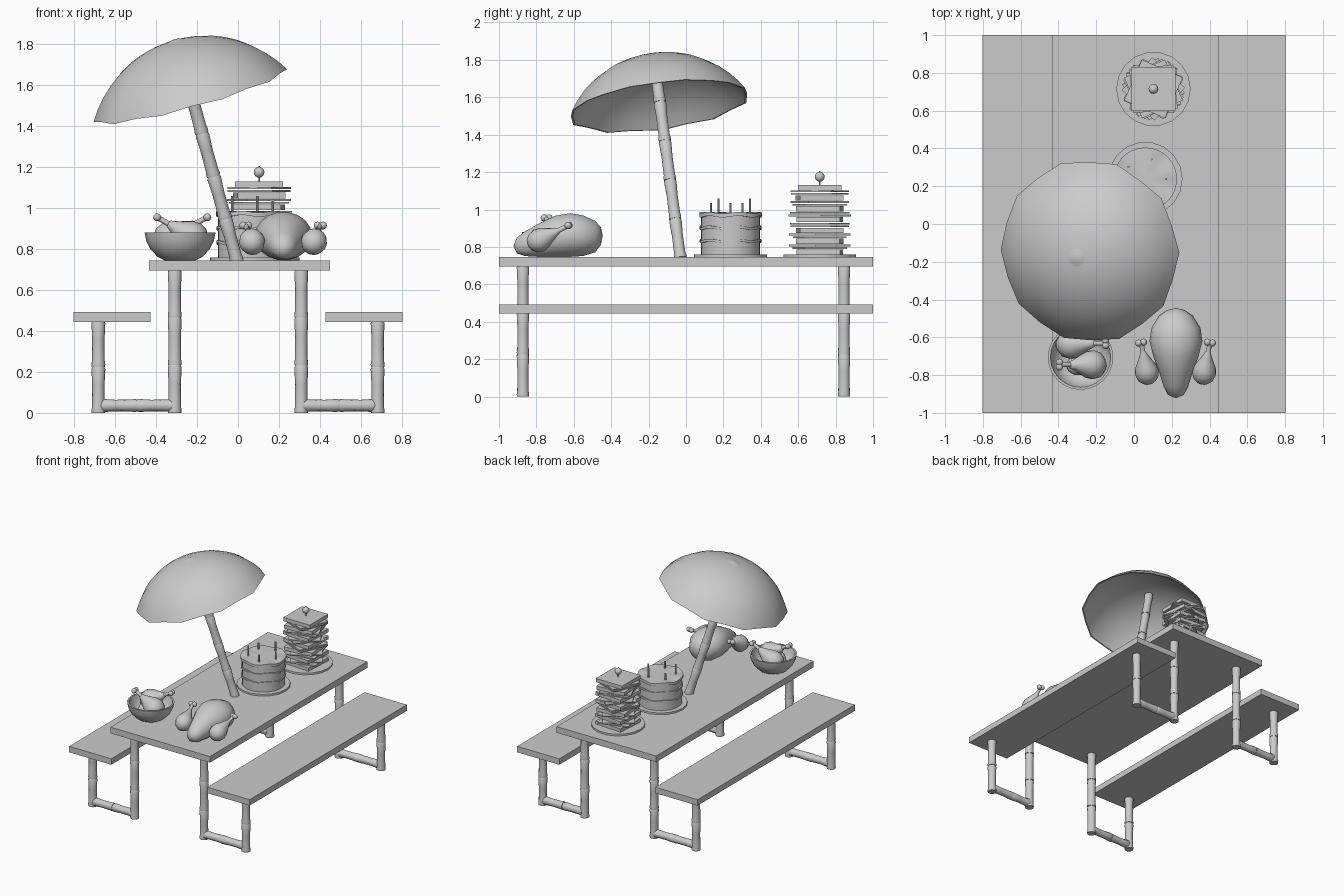
import bpy, bmesh, math, random
from mathutils import Vector, Matrix

random.seed(4)
cube = bpy.data.objects.get("Cube")
if cube:
    bpy.data.objects.remove(cube)

grey = bpy.data.materials.new("plain grey")
grey.use_nodes = True
GREY = (0.6, 0.6, 0.6, 1)
grey.diffuse_color = GREY
grey.node_tree.nodes["Principled BSDF"].inputs["Base Color"].default_value = GREY
UP = Vector((0, 0, 1))


def finish(name, bm, smooth=40):
    bmesh.ops.remove_doubles(bm, verts=bm.verts, dist=0.0001)
    bmesh.ops.recalc_face_normals(bm, faces=bm.faces)
    mesh = bpy.data.meshes.new(name)
    bm.to_mesh(mesh)
    bm.free()
    mesh.materials.append(grey)
    ob = bpy.data.objects.new(name, mesh)
    bpy.context.collection.objects.link(ob)
    if smooth:
        bpy.ops.object.select_all(action='DESELECT')
        ob.select_set(True)
        bpy.context.view_layer.objects.active = ob
        bpy.ops.object.shade_smooth_by_angle(angle=math.radians(smooth))
    return ob


def skin(bm, rings):
    """Join successive rings of points with quads."""
    rows = [[bm.verts.new(p) for p in ring] for ring in rings]
    n = len(rows[0])
    for a, b in zip(rows, rows[1:]):
        for i in range(n):
            j = (i + 1) % n
            bm.faces.new((a[i], a[j], b[j], b[i]))


def lathe(name, profile, origin=(0, 0, 0), axis=UP, sides=16, smooth=40, warp=None):
    """Spin (radius, height) pairs round an axis."""
    turn = UP.rotation_difference(Vector(axis)).to_matrix()
    rings = []
    for r, h in profile:
        ring = []
        for i in range(sides):
            a = math.tau * i / sides
            rr, hh = warp(r, h, i, a) if warp else (r, h)
            ring.append(turn @ Vector((rr * math.cos(a), rr * math.sin(a), hh)) + Vector(origin))
        rings.append(ring)
    bm = bmesh.new()
    skin(bm, rings)
    return finish(name, bm, smooth)


def box(name, size, centre, spin=0):
    bm = bmesh.new()
    m = Matrix.Translation(centre) @ Matrix.Rotation(spin, 4, 'Z') @ Matrix.Diagonal((*size, 1))
    bmesh.ops.create_cube(bm, size=1, matrix=m)
    return finish(name, bm, 0)


def ball(name, centre, r):
    bm = bmesh.new()
    bmesh.ops.create_uvsphere(bm, u_segments=12, v_segments=8, radius=r,
                              matrix=Matrix.Translation(centre))
    return finish(name, bm, 80)


def disc(name, centre, r, h, sides=24, warp=None):
    return lathe(name, [(0, 0), (r, 0), (r, h), (0, h)], centre, sides=sides, warp=warp)


def bamboo(name, a, b, parts, r=0.031):
    """Cane with swollen joints."""
    a, b = Vector(a), Vector(b)
    step = (b - a).length / parts
    prof = [(0, 0)]
    for k in range(parts):
        h = k * step
        prof += [(r + .002, h), (r + .003, h + .012), (r, h + .03), (r - .001, h + step * .6),
                 (r + .003, h + step - .012), (r - .002, h + step)]
    prof.append((0, parts * step))
    return lathe(name, prof, a, b - a, 14, 50)


def drumstick(name, butt, tip, r):
    """Plump meat tapering to a bone with two knobs."""
    butt, tip = Vector(butt), Vector(tip)
    d = tip - butt
    L = d.length
    prof = [(0, 0), (.5, .04), (.85, .13), (1, .27), (.9, .4), (.62, .54), (.36, .68), (.24, .76)]
    prof = [(q * r, t * L) for q, t in prof] + [(.013, .77 * L), (.013, L), (0, L)]
    lathe(name, prof, butt, d, 14, 60)
    side = d.cross(UP).normalized() * .013
    for s in (-1, 1):
        ball(name + "_knob", tip + side * s, .019)


# Table top, benches and cane frames
box("table_top", (.885, 2, .05), (.008, 0, .72))
for side, s in (("right", -1), ("left", 1)):
    box(side + "_bench", (.376, 2, .048), (s * .615, 0, .468))
    for end, y in (("front", -.872), ("back", .845)):
        n = f"{end}_{side}_"
        bamboo(n + "table_leg", (s * .309, y, 0), (s * .309, y, .7), 3)
        bamboo(n + "bench_leg", (s * .682, y, 0), (s * .682, y, .45), 2)
        bamboo(n + "foot_bar", (s * .32, y, .036), (s * .67, y, .036), 2, .029)

# Leaning parasol
lean = Vector((-.262, -.126, .957)).normalized()
foot = Vector((-.005, -.03, .74))
bamboo("parasol_pole", foot, foot + lean * 1.09, 5)


def arc(radius, rise, steps=9):
    R = (radius ** 2 + rise ** 2) / (2 * rise)
    top = math.asin(radius / R)
    return [(R * math.sin(top * k / steps), R * math.cos(top * k / steps) + rise - R)
            for k in range(steps + 1)]


def scallop(r, h, i, a):
    if i % 2:
        f = (r / .49) ** 2
        return r * (1 - .03 * f), h + .008 * f
    return r, h


lathe("parasol_canopy", arc(.49, .28) + arc(.48, .255)[::-1],
      (-.2325, -.143, 1.55), lean, 20, 50, scallop)
lathe("parasol_cap", [(0, .287), (.02, .285), (.05, .277), (.05, .26)],
      (-.2325, -.143, 1.55), lean, 10)

# Bowl of drumsticks
bowl = (-.283, -.705, .745)
lathe("bowl", [(0, 0), (.075, 0), (.11, .018), (.145, .055), (.165, .095), (.173, .135),
               (.16, .135), (.15, .095), (.125, .05), (.08, .025), (0, .025)], bowl, sides=24)
drumstick("bowl_drumstick_front", (-.155, -.745, .82), (-.395, -.745, .955), .078)
drumstick("bowl_drumstick_back", (-.405, -.64, .82), (-.15, -.63, .955), .078)
drumstick("bowl_drumstick_low", (-.29, -.8, .8), (-.29, -.62, .84), .07)

# Roast bird: (y, half width, low, high) sections
sections = [(-.445, 0, .86, .86), (-.455, .045, .81, .905), (-.485, .09, .77, .94),
            (-.55, .13, .75, .97), (-.62, .14, .745, .982), (-.7, .12, .745, .968),
            (-.78, .09, .745, .93), (-.86, .065, .75, .885), (-.905, .042, .765, .85),
            (-.922, 0, .805, .805)]
bm = bmesh.new()
skin(bm, [[(.222 + w * math.cos(math.tau * i / 18), y,
            (lo + hi) / 2 + (hi - lo) / 2 * math.sin(math.tau * i / 18)) for i in range(18)]
          for y, w, lo, hi in sections])
finish("roast_body", bm, 80)
for side, s in (("right", -1), ("left", 1)):
    drumstick(f"roast_{side}_drumstick", (.22 + s * .14, -.845, .805),
              (.22 + s * .182, -.628, .915), .064)

# Layered round cake with candles
cx, cy = .06, .238


def ripple(r, h, i, a):
    return r, h + (.005 * math.sin(6 * a) if r else 0)


disc("cake_plate", (cx, cy, .745), .197, .014, 18)
disc("cake_sponge", (cx, cy, .755), .158, .22, 28)
for z in (.825, .895):
    disc("cake_filling", (cx, cy, z), .165, .014, 36, ripple)
disc("cake_icing", (cx, cy, .962), .167, .02, 36, ripple)
for k in range(5):
    a = math.tau * k / 5
    disc("candle", (cx + .11 * math.cos(a), cy + .11 * math.sin(a), .975), .006,
         .085 if k % 2 else .06, 8)

# Tall stacked sandwich: bread slices with turned fillings
sx, sy = .103, .715
disc("sandwich_plate", (sx, sy, .745), .197, .014, 18)
levels = 6
for k in range(levels):
    z = .772 + k * .058
    box("bread_slice", (.234, .234, .028), (sx, sy, z), random.uniform(-.12, .12))
    for n in range(2):
        box("filling_slice", (.236, .236, .009), (sx, sy, z + .022 + n * .014),
            random.uniform(.15, 1.4))
box("top_bread", (.234, .234, .03), (sx, sy, 1.115))
disc("cocktail_stick", (sx, sy, 1.12), .004, .085, 8)
ball("olive", (sx, sy, 1.175), .026)
